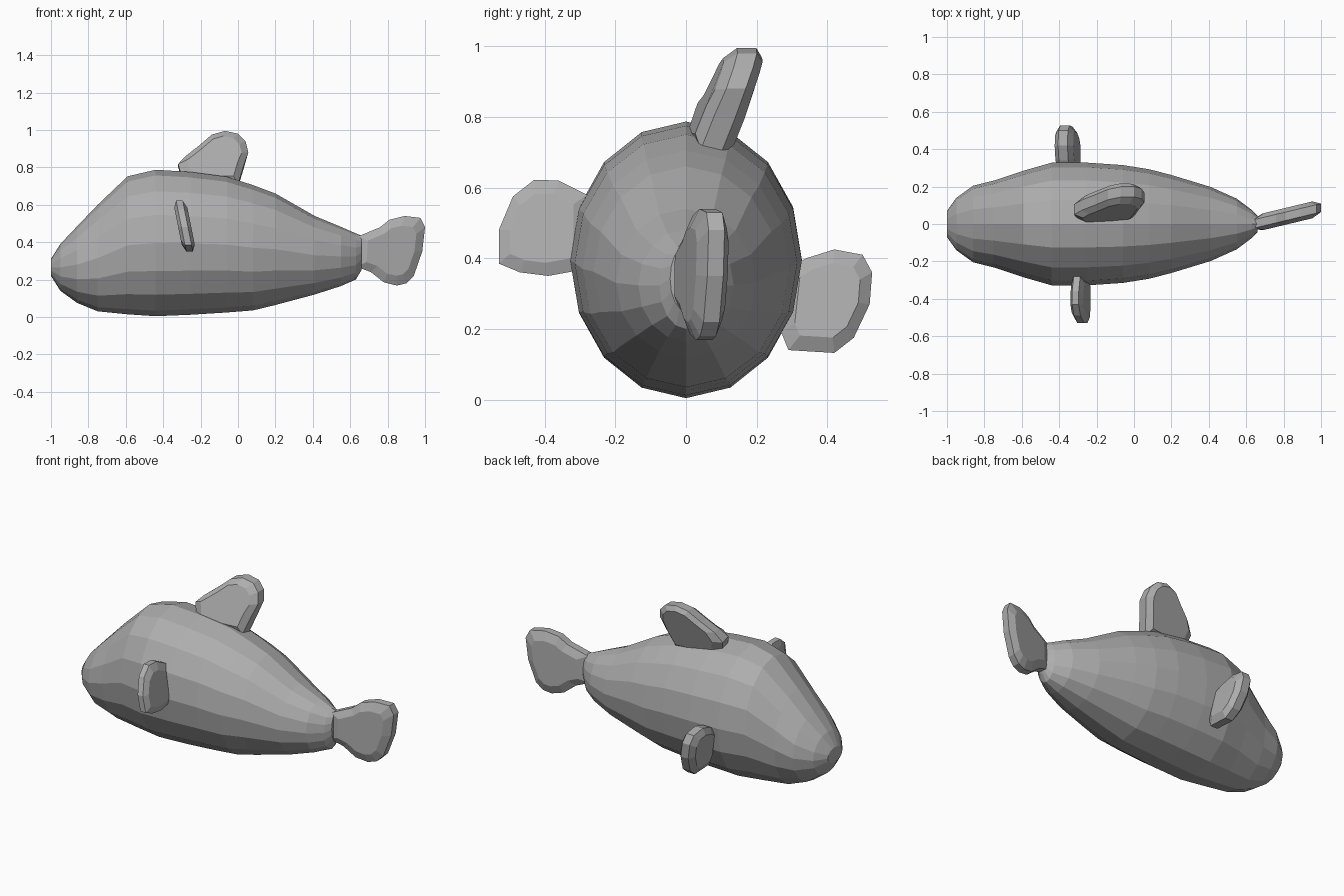
import bpy
import bmesh
from math import sin, cos, pi
from mathutils import Vector

if "Cube" in bpy.data.objects:
    bpy.data.objects.remove(bpy.data.objects["Cube"], do_unlink=True)

grey = bpy.data.materials.new("plain_grey")
grey.use_nodes = True
grey.diffuse_color = (0.42, 0.42, 0.42, 1)
grey.node_tree.nodes["Principled BSDF"].inputs["Base Color"].default_value = (0.42, 0.42, 0.42, 1)


def loft(name, rings):
    """Skin a list of equal-length point rings and cap both ends."""
    bm = bmesh.new()
    loops = [[bm.verts.new(p) for p in ring] for ring in rings]
    n = len(loops[0])
    for a, b in zip(loops, loops[1:]):
        for i in range(n):
            j = (i + 1) % n
            bm.faces.new((a[i], a[j], b[j], b[i]))
    bm.faces.new(loops[0])
    bm.faces.new(loops[-1])
    bmesh.ops.recalc_face_normals(bm, faces=bm.faces)
    mesh = bpy.data.meshes.new(name)
    bm.to_mesh(mesh)
    bm.free()
    mesh.materials.append(grey)
    obj = bpy.data.objects.new(name, mesh)
    bpy.context.collection.objects.link(obj)
    return obj


def fin(name, outline, place, thickness, shrink=0.72):
    """Pillow-shaped fin: thin rim, thicker middle; place maps (u, v, depth) to space."""
    cu = sum(p[0] for p in outline) / len(outline)
    cv = sum(p[1] for p in outline) / len(outline)
    rings = []
    for scale, depth in ((shrink, -0.5), (1, -0.25), (1, 0.25), (shrink, 0.5)):
        rings.append([place(cu + (u - cu) * scale, cv + (v - cv) * scale, depth * thickness)
                      for u, v in outline])
    return loft(name, rings)


# Body: x, bottom, top, half width
SIDES = 16
sections = [
    (-1.0, 0.22, 0.31, 0.07), (-0.95, 0.14, 0.39, 0.14), (-0.86, 0.075, 0.485, 0.205),
    (-0.75, 0.03, 0.6, 0.232), (-0.59, 0.014, 0.752, 0.285), (-0.44, 0.004, 0.787, 0.328),
    (-0.25, 0.012, 0.775, 0.328), (-0.06, 0.024, 0.75, 0.315), (0.08, 0.035, 0.705, 0.293),
    (0.2, 0.064, 0.66, 0.262), (0.41, 0.12, 0.54, 0.198), (0.55, 0.165, 0.482, 0.135),
    (0.63, 0.2, 0.447, 0.075), (0.66, 0.25, 0.435, 0.045),
]
body_rings = []
for x, low, high, width in sections:
    mid, half = (low + high) / 2, (high - low) / 2
    body_rings.append([Vector((x, width * sin(2 * pi * i / SIDES), mid + half * cos(2 * pi * i / SIDES)))
                       for i in range(SIDES)])
loft("body", body_rings)

# Back fin, leaning to one side
fin("back_fin",
    [(-0.29, 0.7), (-0.32, 0.81), (-0.28, 0.86), (-0.21, 0.915), (-0.14, 0.975), (-0.07, 0.995),
     (0.0, 0.98), (0.04, 0.94), (0.055, 0.88), (0.03, 0.8), (0.0, 0.7)],
    lambda u, v, d: Vector((u, 0.075 + 0.37 * (v - 0.75) + 0.1 * (u + 0.13) + d, v - 0.3 * d * (v < 0.85))),
    0.11, 0.78)

# Tail fin, swept slightly sideways
fin("tail_fin",
    [(0.63, 0.27), (0.64, 0.43), (0.76, 0.48), (0.81, 0.52), (0.89, 0.54), (0.975, 0.53),
     (1.0, 0.48), (0.985, 0.35), (0.94, 0.22), (0.9, 0.18), (0.85, 0.168), (0.78, 0.185), (0.71, 0.24)],
    lambda u, v, d: Vector((u, 0.005 + 0.24 * (u - 0.66) + d, v)),
    0.09)

# Side fins, tilted so the upper edge leads
fin("left_side_fin",
    [(0.27, 0.19), (0.29, 0.37), (0.34, 0.4), (0.42, 0.425), (0.5, 0.41), (0.527, 0.36),
     (0.52, 0.27), (0.475, 0.175), (0.42, 0.132), (0.29, 0.14)],
    lambda u, v, d: Vector((-0.355 - 0.18 * (v - 0.28) + d, u, v)),
    0.1)
fin("right_side_fin",
    [(-0.28, 0.37), (-0.28, 0.58), (-0.36, 0.62), (-0.43, 0.622), (-0.49, 0.575), (-0.53, 0.48),
     (-0.53, 0.385), (-0.47, 0.36), (-0.39, 0.35)],
    lambda u, v, d: Vector((-0.285 - 0.2 * (v - 0.48) + d, u, v)),
    0.07)
